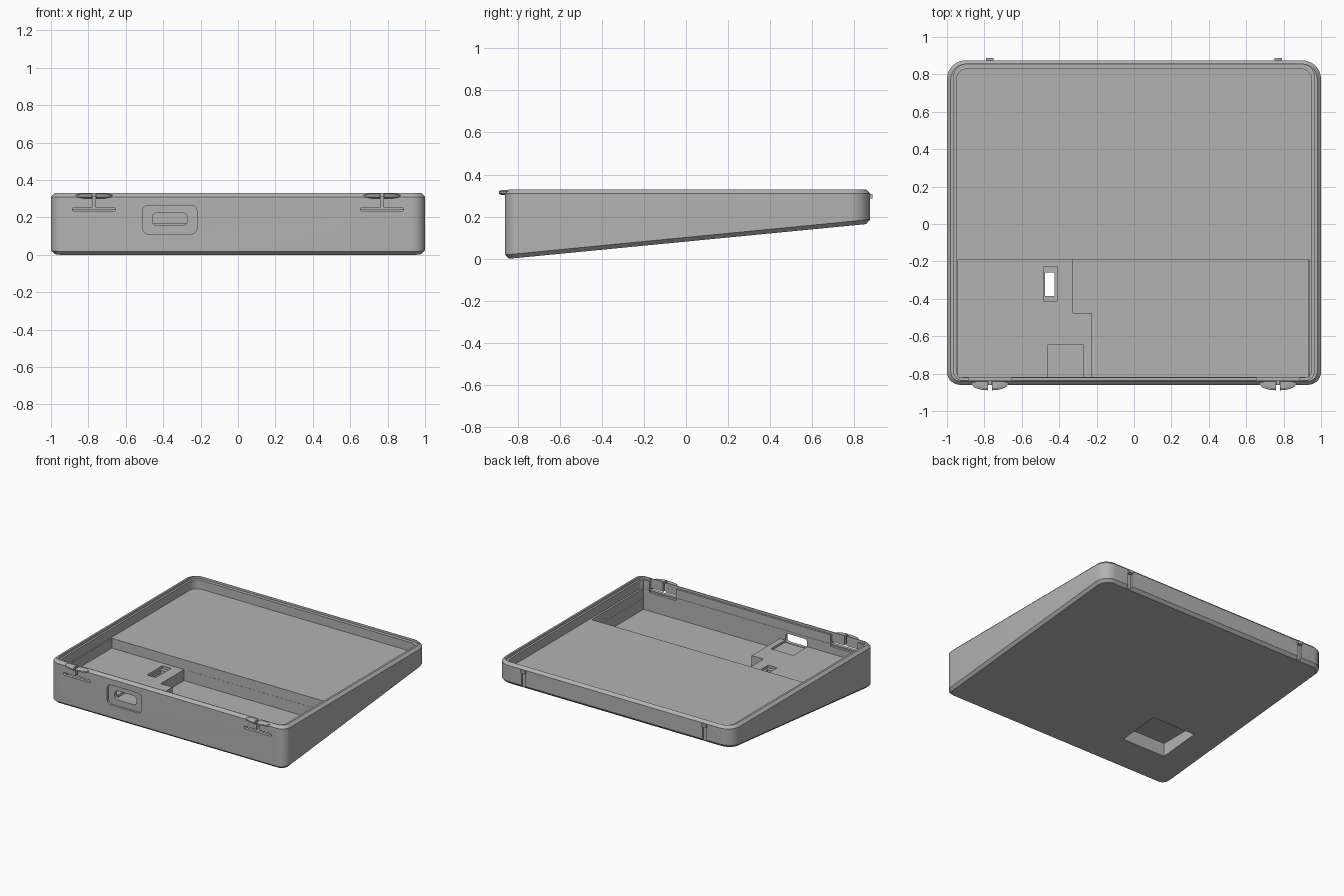
import bpy, bmesh, math

cube = bpy.data.objects.get("Cube")
if cube:
    bpy.data.objects.remove(cube, do_unlink=True)

grey = bpy.data.materials.new("plain_grey")
grey.use_nodes = True
COLOR = (0.45, 0.45, 0.45, 1)
grey.diffuse_color = COLOR
grey.node_tree.nodes["Principled BSDF"].inputs["Base Color"].default_value = COLOR


def rounded(x0, x1, y0, y1, r0, r1, seg=7):
    """Rounded rectangle, counter-clockwise; r0 at the low side, r1 at the high side."""
    pts = []
    corners = [(x0, y0, r0, 180), (x1, y0, r0, 270), (x1, y1, r1, 0), (x0, y1, r1, 90)]
    for x, y, r, start in corners:
        cx = x + r if x == x0 else x - r
        cy = y + r if y == y0 else y - r
        for i in range(seg + 1):
            a = math.radians(start + 90 * i / seg)
            pts.append((cx + r * math.cos(a), cy + r * math.sin(a)))
    return pts


def loft(name, rings):
    """Skin a stack of equal rings and cap both ends."""
    bm = bmesh.new()
    rows = [[bm.verts.new(p) for p in ring] for ring in rings]
    n = len(rows[0])
    for low, high in zip(rows, rows[1:]):
        for i in range(n):
            j = (i + 1) % n
            bm.faces.new((low[i], low[j], high[j], high[i]))
    bm.faces.new(rows[0][::-1])
    bm.faces.new(rows[-1])
    bmesh.ops.recalc_face_normals(bm, faces=bm.faces)
    mesh = bpy.data.meshes.new(name)
    bm.to_mesh(mesh)
    bm.free()
    mesh.materials.append(grey)
    ob = bpy.data.objects.new(name, mesh)
    bpy.context.collection.objects.link(ob)
    return ob


def prism(name, pts, low, high, upright=False):
    """Extrude an outline along z, or along y when upright."""
    if upright:
        return loft(name, [[(x, d, z) for x, z in pts] for d in (low, high)])
    return loft(name, [[(x, y, d) for x, y in pts] for d in (low, high)])


def box(name, x0, x1, y0, y1, z0, z1):
    return prism(name, [(x0, y0), (x1, y0), (x1, y1), (x0, y1)], z0, z1)


def activate(ob):
    bpy.ops.object.select_all(action="DESELECT")
    ob.select_set(True)
    bpy.context.view_layer.objects.active = ob


def cut(target, cutter):
    cutter.hide_render = True
    activate(target)
    mod = target.modifiers.new("cut", "BOOLEAN")
    mod.operation = "DIFFERENCE"
    mod.solver = "EXACT"
    mod.object = cutter
    bpy.ops.object.modifier_apply(modifier=mod.name)
    bpy.data.objects.remove(cutter, do_unlink=True)


# Wedge-shaped tray with chamfered top and bottom edges
FRONT, BACK, TOP, BEVEL = -0.86, 0.875, 0.33, 0.02


def underside(y):
    return 0.097 * (y - FRONT - BEVEL)


full = rounded(-1, 1, FRONT, BACK, 0.07, 0.1)
small = rounded(-1 + BEVEL, 1 - BEVEL, FRONT + BEVEL, BACK - BEVEL, 0.05, 0.08)
tray = loft("tray", [
    [(x, y, underside(y)) for x, y in small],
    [(x, y, underside(y) + BEVEL) for x, y in full],
    [(x, y, TOP - BEVEL) for x, y in full],
    [(x, y, TOP) for x, y in small],
])

# Main opening and the stepped lip around it
cut(tray, prism("opening", rounded(-0.95, 0.95, -0.82, 0.83, 0.04, 0.06), 0.245, 0.5))
cut(tray, prism("lip", rounded(-0.965, 0.965, -0.835, 0.855, 0.05, 0.07), 0.312, 0.5))

# Deep front pocket, leaving a raised platform on one side
WALL, STEP = -0.818, -0.19
cut(tray, box("platform_space", -0.94, 0.935, WALL, STEP, 0.17, 0.4))
pocket = [(-0.225, WALL), (0.934, WALL), (0.934, STEP - 0.001), (-0.325, STEP - 0.001),
          (-0.325, -0.475), (-0.225, -0.475)]
cut(tray, prism("deep_pocket", pocket, 0.085, 0.3))

# Connector bay and its port in the front wall
cut(tray, box("connector_bay", -0.46, -0.27, -0.817, -0.645, 0.153, 0.3))
cut(tray, prism("port_recess", rounded(-0.51, -0.22, 0.112, 0.265, 0.03, 0.03), -1, -0.843, True))
cut(tray, prism("port_hole", rounded(-0.458, -0.272, 0.156, 0.225, 0.025, 0.025), -1, -0.75, True))

# Recess in the underside and the switch slot above it
cut(tray, box("underside_recess", -0.76, -0.39, -0.58, -0.255, -0.2, 0.128))
cut(tray, box("switch_recess", -0.485, -0.41, -0.413, -0.227, 0.15, 0.3))
cut(tray, box("switch_hole", -0.475, -0.425, -0.385, -0.26, 0.05, 0.3))


def clip_half(name, cx, side):
    """Half of a tapered, curved thumb tab."""
    rings = []
    for z, grow in ((0.302, 0.6), (0.309, 1), (0.32, 1), (0.327, 0.7)):
        arc = []
        for i in range(9):
            t = i / 8
            arc.append((cx + side * (0.01 + 0.09 * t * grow),
                        -0.852 - 0.037 * grow * math.sqrt(1 - t * t), z))
        inner = [(cx + side * (0.01 + 0.09 * grow), -0.836, z), (cx + side * 0.01, -0.836, z)]
        rings.append(arc + inner)
    return loft(name, rings)


for label, cx in (("right", -0.77), ("left", 0.77)):
    # Flexible front clip: thinned wall, slot below, split in the middle
    cut(tray, box("clip_relief", cx - 0.115, cx + 0.115, -0.836, -0.80, 0.225, 0.5))
    cut(tray, prism("clip_slot", rounded(cx - 0.115, cx + 0.115, 0.235, 0.254, 0.008, 0.008),
                    -1, -0.8, True))
    cut(tray, box("clip_split", cx - 0.009, cx + 0.009, -1, -0.8, 0.245, 0.5))
    for half, side in (("outer", -1), ("inner", 1)):
        clip_half(f"{label}_clip_{half}_half", cx, side)
    # Back catch with a groove beneath it
    cut(tray, box("catch_groove", cx - 0.018, cx + 0.018, 0.86, 1, 0.1, 0.285))
    box(f"{label}_back_catch", cx - 0.02, cx + 0.02, 0.85, 0.887, 0.285, 0.308)

# Crisp edges with smooth rounded corners
for ob in bpy.context.collection.objects:
    if ob.type == "MESH" and grey.name in ob.data.materials:
        activate(ob)
        bpy.ops.object.shade_smooth_by_angle(angle=math.radians(30))
